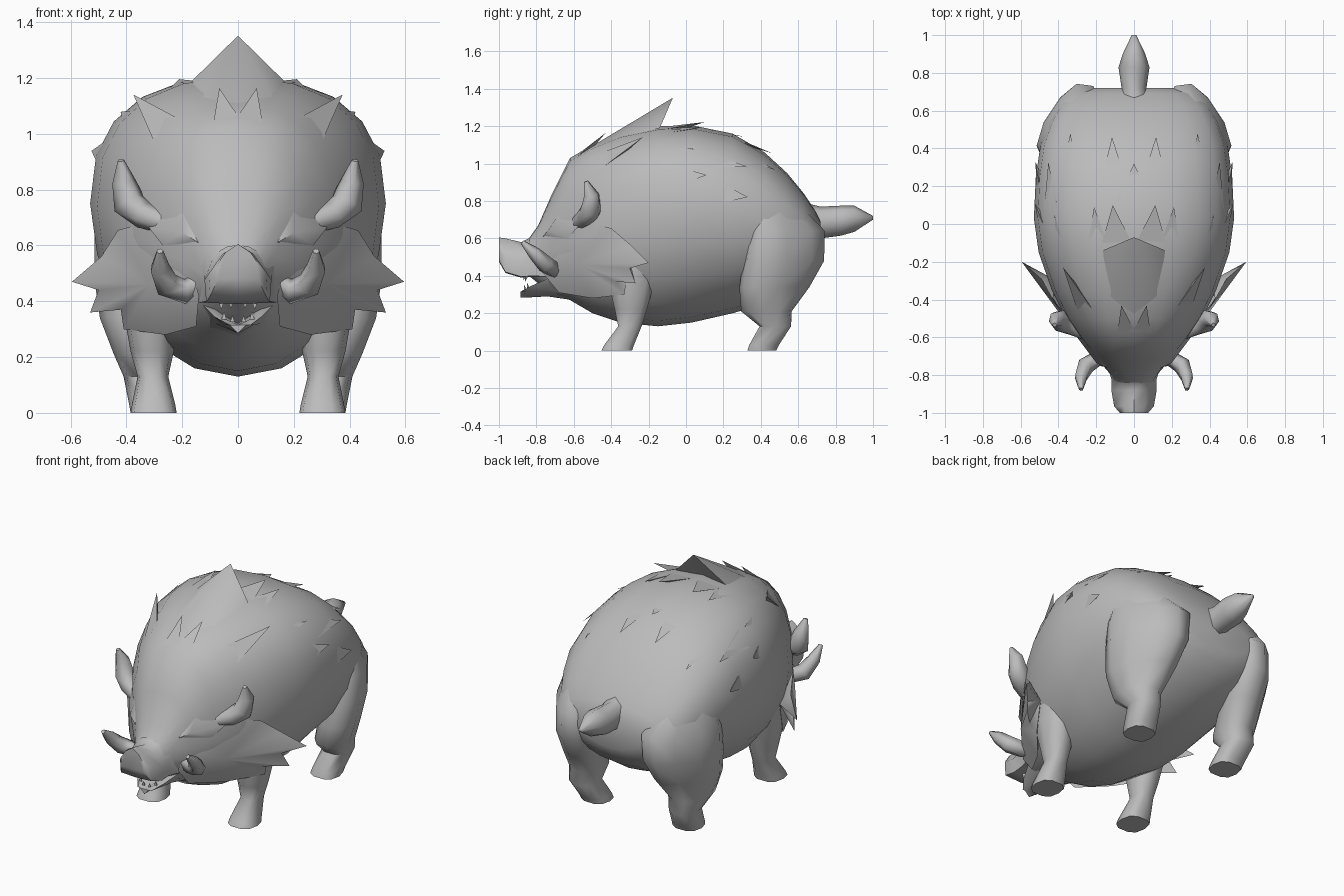
import bpy, math
from mathutils import Vector

hide = bpy.data.materials.new("grey hide")
hide.diffuse_color = (0.5, 0.5, 0.5, 1)


def make(name, verts, faces, mirror=False, angle=40):
    me = bpy.data.meshes.new(name)
    me.from_pydata([tuple(v) for v in verts], [], faces)
    ob = bpy.data.objects.new(name, me)
    bpy.context.collection.objects.link(ob)
    me.materials.append(hide)
    bpy.ops.object.select_all(action='DESELECT')
    ob.select_set(True)
    bpy.context.view_layer.objects.active = ob
    bpy.ops.object.mode_set(mode='EDIT')
    bpy.ops.mesh.select_all(action='SELECT')
    bpy.ops.mesh.normals_make_consistent(inside=False)
    bpy.ops.object.mode_set(mode='OBJECT')
    bpy.ops.object.shade_smooth_by_angle(angle=math.radians(angle))
    if mirror:
        ob.modifiers.new("mirror", 'MIRROR').use_mirror_merge = False
    return ob


def loft(name, rings, mirror=False, angle=40, caps=(True, True)):
    n = len(rings[0])
    verts = [p for r in rings for p in r]
    faces = [(i * n + j, i * n + (j + 1) % n, (i + 1) * n + (j + 1) % n, (i + 1) * n + j)
             for i in range(len(rings) - 1) for j in range(n)]
    if caps[0]:
        faces.append(tuple(range(n)))
    if caps[1]:
        faces.append(tuple(range(len(verts) - n, len(verts))))
    return make(name, verts, faces, mirror, angle)


# Trunk and head sections: y, top, widest height, bottom, half width
SECTIONS = [(-0.84, 0.60, 0.47, 0.40, 0.10), (-0.79, 0.67, 0.50, 0.36, 0.13),
            (-0.72, 0.83, 0.54, 0.30, 0.19), (-0.62, 1.03, 0.58, 0.27, 0.275),
            (-0.50, 1.10, 0.62, 0.20, 0.36), (-0.35, 1.16, 0.68, 0.15, 0.435),
            (-0.15, 1.20, 0.74, 0.13, 0.505), (0.03, 1.205, 0.75, 0.15, 0.53),
            (0.25, 1.16, 0.74, 0.20, 0.52), (0.42, 1.06, 0.71, 0.25, 0.495),
            (0.54, 0.95, 0.67, 0.31, 0.45), (0.63, 0.84, 0.63, 0.37, 0.40),
            (0.69, 0.75, 0.61, 0.44, 0.33), (0.72, 0.69, 0.60, 0.50, 0.22)]


def hide_point(y, a, s=1.0):
    """Point on the trunk at angle a (degrees from the top), scaled out by s."""
    y = min(max(y, SECTIONS[0][0]), SECTIONS[-1][0])
    for p, q in zip(SECTIONS, SECTIONS[1:]):
        if y <= q[0]:
            break
    t = (y - p[0]) / (q[0] - p[0])
    _, top, mid, bot, hw = [u + (v - u) * t for u, v in zip(p, q)]
    sx, cz = math.sin(math.radians(a)), math.cos(math.radians(a))
    e = 0.82 if cz > 0 else 1.0
    h = (top - mid) if cz > 0 else (mid - bot)
    return Vector((math.copysign(abs(sx) ** e, sx) * hw * s,
                   y, mid + math.copysign(abs(cz) ** e, cz) * h * s))


loft("trunk", [[hide_point(s[0], k * 18) for k in range(20)] for s in SECTIONS], angle=70,
     caps=(False, True))


# Snout: y, top height, top half width, bottom height, bottom half width
def snout_ring(y, zt, wt, zb, wb):
    zm = zb + (zt - zb) * 0.55
    return [(0, y, zt), (wt, y, zt - 0.03), (wb, y, zm - 0.02), (wb * 0.95, y, zb),
            (0, y, zb - 0.005), (-wb * 0.95, y, zb), (-wb, y, zm - 0.02), (-wt, y, zt - 0.03)]


sn = [snout_ring(-1.0, 0.605, 0.045, 0.48, 0.075), snout_ring(-0.965, 0.60, 0.055, 0.42, 0.105),
      snout_ring(-0.88, 0.58, 0.06, 0.395, 0.12), snout_ring(-0.82, 0.61, 0.08, 0.40, 0.12),
      snout_ring(-0.74, 0.75, 0.12, 0.395, 0.145)]
loft("snout", sn, angle=50, caps=(True, False))

# Lower jaw, an open scoop
jaw = []
for y, w, zr, zb in ((-0.885, 0.045, 0.315, 0.285), (-0.83, 0.085, 0.345, 0.285),
                     (-0.74, 0.125, 0.385, 0.29), (-0.64, 0.16, 0.39, 0.275)):
    jaw.append([(w, y, zr), (w * 0.65, y, zb + 0.03), (0, y, zb), (-w * 0.65, y, zb + 0.03),
                (-w, y, zr), (-w * 0.75, y, zr), (0, y, zb + 0.03), (w * 0.75, y, zr)])
loft("lower_jaw", jaw, angle=50, caps=(True, False))

# Teeth along the upper and lower lips
tv, tf = [], []
for x, y, z, h in ((0.02, -0.865, 0.325, 0.025), (0.05, -0.85, 0.335, 0.03),
                   (0.025, -0.87, 0.395, -0.02), (0.06, -0.86, 0.395, -0.025)):
    b = len(tv)
    tv += [(x - 0.009, y, z), (x + 0.009, y, z), (x, y + 0.015, z), (x, y, z + h)]
    tf += [(b, b + 1, b + 3), (b + 1, b + 2, b + 3), (b + 2, b, b + 3)]
make("teeth", tv, tf, True)


# Curved horn shapes swept along a path
def sweep(name, path, radii, n=6):
    pts = [Vector(p) for p in path]
    rings = []
    for i, (p, r) in enumerate(zip(pts, radii)):
        d = (pts[min(i + 1, len(pts) - 1)] - pts[max(i - 1, 0)]).normalized()
        u = d.cross(Vector((0.3, 1, 0.2))).normalized()
        v = d.cross(u)
        rings.append([p + r * (math.cos(k * math.tau / n) * u + math.sin(k * math.tau / n) * v)
                      for k in range(n)])
    return loft(name, rings, True, 65, (False, True))


sweep("tusk", [(0.13, -0.72, 0.47), (0.19, -0.71, 0.435), (0.255, -0.75, 0.46),
               (0.28, -0.81, 0.52), (0.28, -0.875, 0.58)], [0.04, 0.045, 0.047, 0.036, 0.012])
sweep("ear", [(0.25, -0.58, 0.68), (0.34, -0.54, 0.71), (0.39, -0.51, 0.75),
              (0.41, -0.505, 0.83), (0.42, -0.535, 0.905)], [0.04, 0.05, 0.06, 0.043, 0.012])

# Brow ridge running from the muzzle to the ear
make("brow", [(0.14, -0.765, 0.61), (0.20, -0.735, 0.645), (0.32, -0.575, 0.665),
              (0.27, -0.63, 0.60), (0.2, -0.66, 0.76)],
     [(0, 1, 3), (1, 2, 3), (0, 4, 1), (1, 4, 2)], True, 70)

# Cheek ruff: jagged fan in front, with a closed back
rim = [(0.27, -0.58, 0.70), (0.43, -0.40, 0.655), (0.49, -0.29, 0.56), (0.595, -0.20, 0.47),
       (0.50, -0.30, 0.44), (0.53, -0.27, 0.36), (0.42, -0.38, 0.37), (0.41, -0.33, 0.30),
       (0.26, -0.50, 0.28), (0.15, -0.68, 0.31), (0.14, -0.77, 0.42), (0.17, -0.73, 0.53)]
m = len(rim)
make("cheek_ruff", rim + [(0.315, -0.58, 0.46), (0.41, -0.30, 0.48)],
     [(i, (i + 1) % m, m) for i in range(m)] + [(i + 1, i, m + 1) for i in range(1, 8)],
     True, 80)


# Legs: z, y front, y back, x inner, x outer, backward sweep of the inner side
def leg(name, rows):
    rings = []
    for z, y0, y1, x0, x1, skew in rows:
        ring = []
        for k in range(10):
            t = k * math.tau / 10
            c, s = math.cos(t), math.sin(t)
            e = 0.75 if z < 0.2 else 0.9 if skew < 0.05 else 1.15
            ring.append(((x0 + x1) / 2 + (x1 - x0) / 2 * math.copysign(abs(c) ** e, c),
                         (y0 + y1) / 2 + (y1 - y0) / 2 * math.copysign(abs(s) ** e, s) - skew * c, z))
        rings.append(ring)
    loft(name, rings, True, 60, (True, False))


leg("front_leg", [(0, -0.455, -0.285, 0.22, 0.385, 0), (0.03, -0.44, -0.275, 0.225, 0.38, 0),
                  (0.13, -0.365, -0.235, 0.25, 0.36, 0), (0.22, -0.385, -0.205, 0.23, 0.385, 0),
                  (0.36, -0.42, -0.165, 0.22, 0.41, 0), (0.47, -0.42, -0.13, 0.25, 0.405, 0)])
leg("hind_leg", [(0, 0.325, 0.485, 0.22, 0.385, 0), (0.03, 0.335, 0.50, 0.225, 0.39, 0),
                 (0.13, 0.39, 0.565, 0.25, 0.41, 0), (0.21, 0.295, 0.565, 0.235, 0.445, 0.02),
                 (0.34, 0.30, 0.645, 0.20, 0.495, 0.08), (0.48, 0.33, 0.715, 0.18, 0.515, 0.11),
                 (0.64, 0.36, 0.715, 0.18, 0.515, 0.12), (0.77, 0.39, 0.60, 0.25, 0.475, 0.08)])

# Tail: y, centre height, half width, half height
loft("tail", [[(w * math.cos(k * math.pi / 4), y, z + h * math.sin(k * math.pi / 4)) for k in range(8)]
              for y, z, w, h in ((0.66, 0.69, 0.08, 0.095), (0.72, 0.685, 0.066, 0.085),
                                 (0.83, 0.695, 0.082, 0.08), (0.90, 0.705, 0.06, 0.07),
                                 (1.0, 0.71, 0.012, 0.01))], angle=65, caps=(False, True))

# Large crest behind the head
make("crest", [(0, -0.50, 1.095), (0.13, -0.40, 1.12), (0.165, -0.14, 1.19), (0, -0.07, 1.352),
               (-0.165, -0.14, 1.19), (-0.13, -0.40, 1.12), (0, -0.16, 1.195)],
     [(0, 1, 3), (1, 2, 3), (0, 3, 5), (5, 3, 4), (2, 6, 3), (6, 4, 3)])

# Bristle tufts: angle, root y, tip y, lift, half width in degrees
TUFTS = [(0, 0.12, 0.32, 1.06, 7), (8, -0.12, 0.10, 1.08, 8), (9, 0.2, 0.46, 1.11, 7),
         (18, -0.1, 0.09, 1.05, 6), (6, -0.58, -0.43, 1.08, 7), (40, -0.45, -0.23, 1.13, 9),
         (38, 0.22, 0.48, 1.06, 8), (55, 0.08, 0.33, 1.05, 8), (70, 0.0, 0.11, 1.05, 5),
         (80, 0.2, 0.33, 1.04, 6), (48, -0.2, 0.05, 1.015, 6)]
tv, tf = [], []
for a, y0, y1, lift, w in TUFTS:
    for s in ((1, -1) if a else (1,)):
        b = len(tv)
        tv += [hide_point(y0, s * a - w, 0.99), hide_point(y0, s * a + w, 0.99),
               hide_point(y1, s * a, lift), hide_point(y0 + 0.6 * (y1 - y0), s * a, 0.98)]
        tf += [(b, b + 1, b + 2), (b, b + 2, b + 3), (b + 1, b + 3, b + 2)]
make("bristle_tufts", tv, tf, angle=20)
